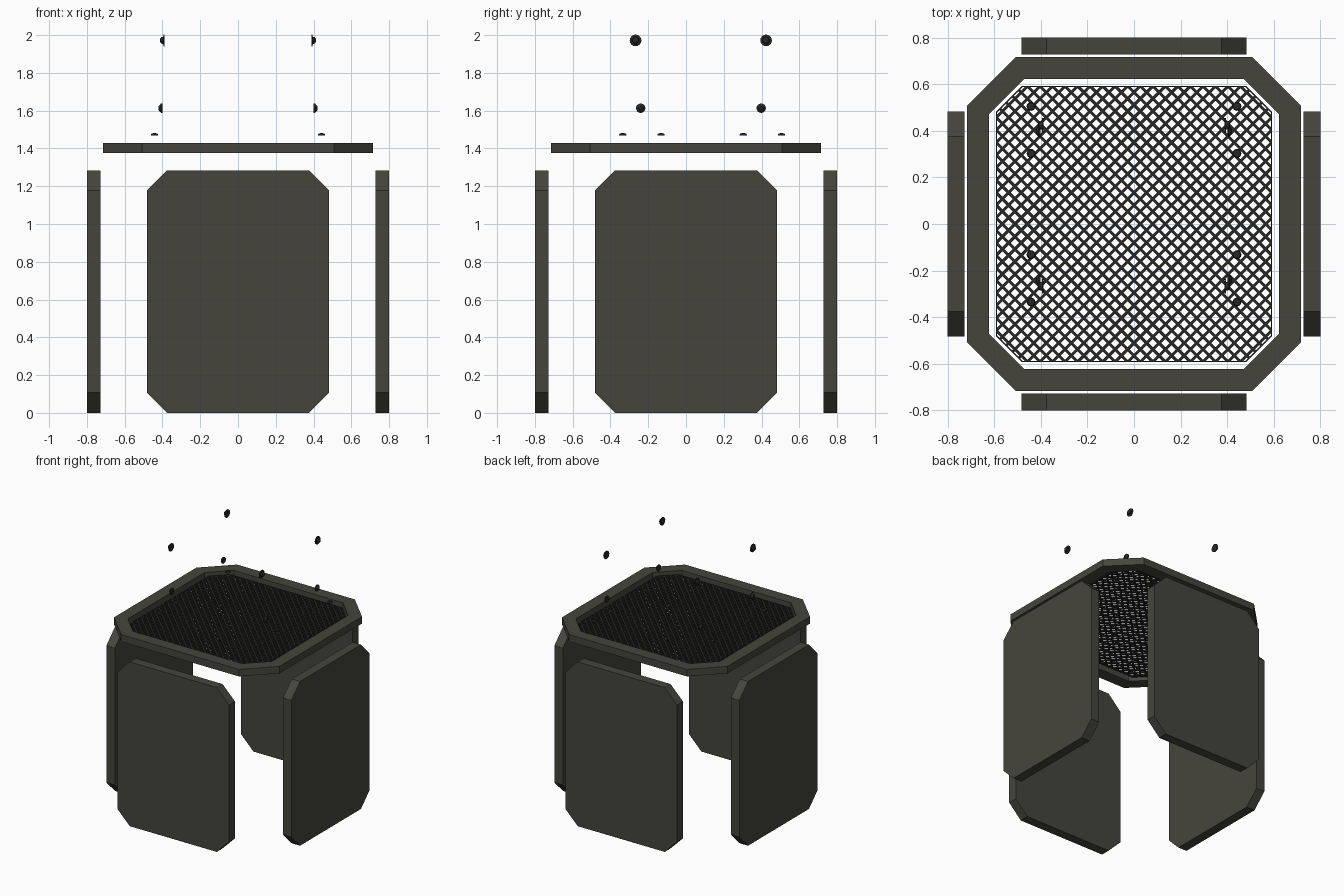
import bpy, bmesh, math
from mathutils import Matrix, Vector

if "Cube" in bpy.data.objects:
    bpy.data.objects.remove(bpy.data.objects["Cube"])


def material(name, rgb):
    m = bpy.data.materials.new(name)
    m.diffuse_color = (*rgb, 1)
    m.use_nodes = True
    m.node_tree.nodes["Principled BSDF"].inputs["Base Color"].default_value = m.diffuse_color
    return m


OLIVE = material("dark_olive", (0.06, 0.06, 0.046))
BLACK = material("dark_metal", (0.02, 0.02, 0.019))


def add_object(name, bm, mat):
    bmesh.ops.recalc_face_normals(bm, faces=bm.faces)
    me = bpy.data.meshes.new(name)
    bm.to_mesh(me)
    bm.free()
    me.materials.append(mat)
    ob = bpy.data.objects.new(name, me)
    bpy.context.collection.objects.link(ob)
    return ob


def octagon(hx, hy, c):
    """Rectangle outline with chamfered corners."""
    return [(hx - c, -hy), (hx, c - hy), (hx, hy - c), (hx - c, hy),
            (c - hx, hy), (-hx, hy - c), (-hx, c - hy), (c - hx, -hy)]


def octagon_ring(bm, outer, inner, z0, z1):
    """Octagonal frame with a rectangular section."""
    loops = [[bm.verts.new((x, y, z)) for x, y in pts]
             for pts, z in ((outer, z0), (outer, z1), (inner, z1), (inner, z0))]
    for a, b in zip(loops, loops[1:] + loops[:1]):
        for i in range(8):
            j = (i + 1) % 8
            bm.faces.new((a[i], a[j], b[j], b[i]))


# Four hanging side panels
for k, side in enumerate(("front", "right", "back", "left")):
    bm = bmesh.new()
    face = bm.faces.new([bm.verts.new((x, -0.80, z + 0.642))
                         for x, z in octagon(0.483, 0.642, 0.107)])
    ext = bmesh.ops.extrude_face_region(bm, geom=[face], use_keep_orig=True)
    bmesh.ops.translate(bm, vec=(0, 0.073, 0),
                        verts=[v for v in ext["geom"] if isinstance(v, bmesh.types.BMVert)])
    bmesh.ops.rotate(bm, verts=bm.verts, cent=(0, 0, 0),
                     matrix=Matrix.Rotation(k * math.pi / 2, 3, 'Z'))
    add_object(side + "_panel", bm, OLIVE)

# Top frame
bm = bmesh.new()
octagon_ring(bm, octagon(0.716, 0.716, 0.207), octagon(0.622, 0.622, 0.15), 1.375, 1.43)
add_object("top_frame", bm, OLIVE)

# Diagonal grille: crossing bars clipped to a chamfered square
HALF, CUT, STEP, Z = 0.592, 0.11, 0.0538, 1.402
bm = bmesh.new()
for angle in (45, -45):
    rot = Matrix.Rotation(math.radians(angle), 4, 'Z')
    pitch = STEP / math.sqrt(2)
    for i in range(-22, 23):
        offset = (i + 0.5) * pitch
        if abs(offset) < 0.78:
            bmesh.ops.create_cube(bm, size=1, matrix=Matrix.Translation((0, 0, Z)) @ rot
                                  @ Matrix.Translation((0, offset, 0))
                                  @ Matrix.Diagonal((2.2, 0.0125, 0.012, 1)))
for k in range(8):
    n = Vector((math.cos(k * math.pi / 4), math.sin(k * math.pi / 4), 0))
    d = HALF if k % 2 == 0 else (2 * HALF - CUT) / math.sqrt(2)
    bmesh.ops.bisect_plane(bm, geom=bm.verts[:] + bm.edges[:] + bm.faces[:], dist=1e-6,
                           plane_co=n * d, plane_no=n, clear_outer=True)
    bmesh.ops.holes_fill(bm, edges=[e for e in bm.edges if e.is_boundary], sides=0)
octagon_ring(bm, octagon(HALF, HALF, CUT), octagon(HALF - 0.004, HALF - 0.004, CUT),
             Z - 0.006, Z + 0.006)
add_object("grille", bm, BLACK)


def lathe(name, profile, loc, axis, sides=16):
    """Spin an (r, h) profile about the given axis."""
    bm = bmesh.new()
    vs = [bm.verts.new((r, 0, h)) for r, h in profile]
    es = [bm.edges.new(p) for p in zip(vs, vs[1:])]
    bmesh.ops.spin(bm, geom=vs + es, cent=(0, 0, 0), axis=(0, 0, 1),
                   angle=2 * math.pi, steps=sides)
    bmesh.ops.remove_doubles(bm, verts=bm.verts, dist=1e-5)
    q = Vector((0, 0, 1)).rotation_difference(Vector(axis))
    bmesh.ops.transform(bm, verts=bm.verts,
                        matrix=Matrix.Translation(loc) @ q.to_matrix().to_4x4())
    return add_object(name, bm, BLACK)


RIVET = [(0, 0), (0.019, 0), (0.019, 0.005), (0.015, 0.011), (0, 0.012)]
BIG = [(0, 0), (0.031, 0), (0.031, 0.006), (0.019, 0.008), (0.017, 0.019), (0.009, 0.024), (0, 0.024)]
SMALL = [(0, 0), (0.025, 0), (0.025, 0.007), (0.016, 0.015), (0.009, 0.02), (0, 0.02)]

# Floating rivets and side screws, mirrored left and right
for s, side in ((1, "right"), (-1, "left")):
    for y in (-0.335, -0.132, 0.303, 0.505):
        lathe(side + "_top_rivet", RIVET, (s * 0.442, y, 1.469), (0, 0, 1))
    for y in (-0.267, 0.424):
        lathe(side + "_upper_screw", BIG, (s * 0.388, y, 1.972), (s, 0, 0))
    for y in (-0.24, 0.398):
        lathe(side + "_lower_screw", SMALL, (s * 0.401, y, 1.613), (s, 0, 0))
